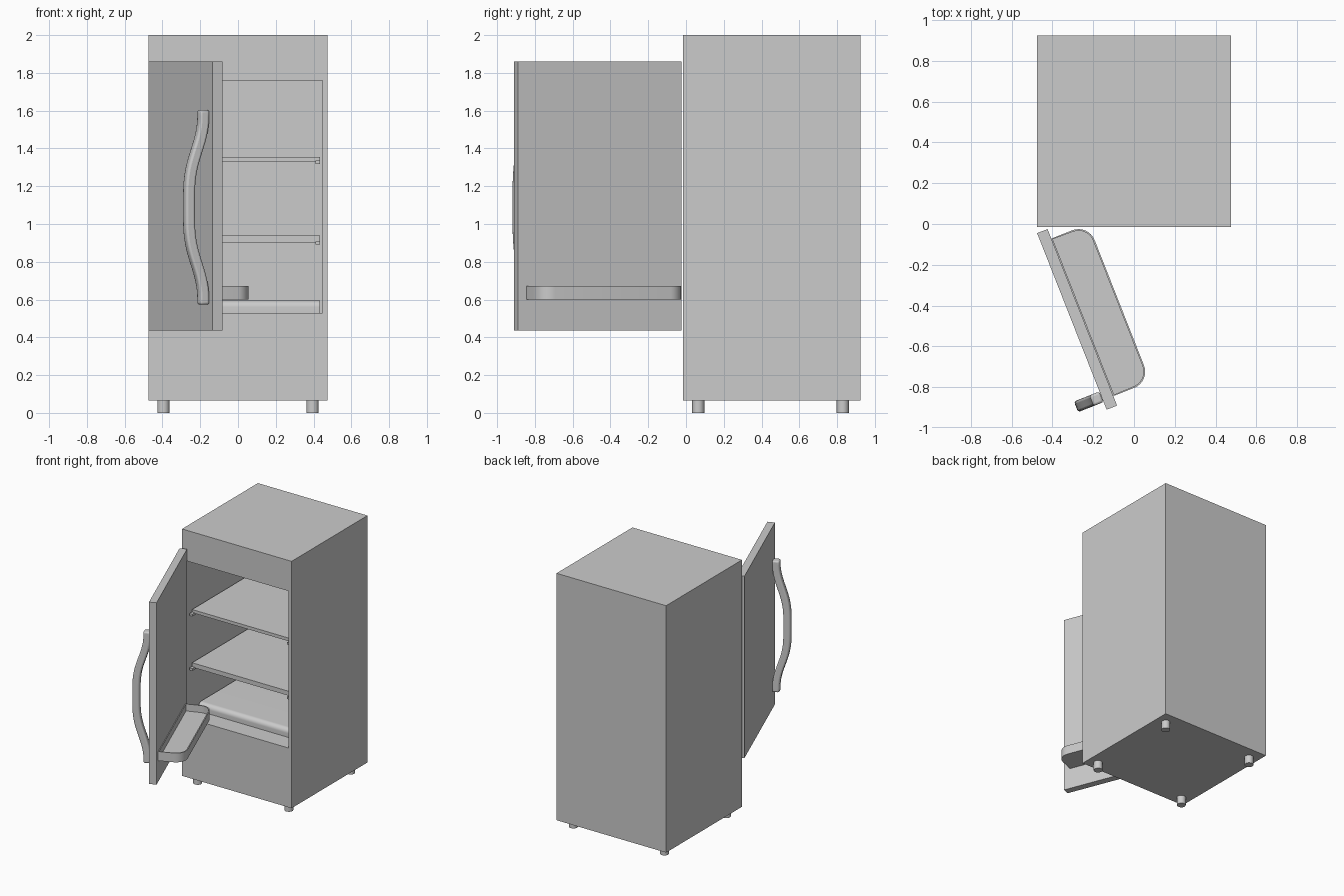
import bpy, bmesh
from math import sin, cos, pi, radians
from mathutils import Matrix, Vector

if "Cube" in bpy.data.objects:
    bpy.data.objects.remove(bpy.data.objects["Cube"])

DOOR = Matrix.Translation((-0.475, -0.045, 0)) @ Matrix.Rotation(radians(-68.5), 4, 'Z')


def finish(name, bm, matrix=None, smooth=False):
    bmesh.ops.recalc_face_normals(bm, faces=bm.faces)
    mesh = bpy.data.meshes.new(name)
    bm.to_mesh(mesh)
    bm.free()
    ob = bpy.data.objects.new(name, mesh)
    bpy.context.collection.objects.link(ob)
    if matrix:
        ob.matrix_world = matrix
    if smooth:
        bpy.ops.object.select_all(action='DESELECT')
        ob.select_set(True)
        bpy.context.view_layer.objects.active = ob
        bpy.ops.object.shade_smooth_by_angle(angle=radians(35))
    return ob


def box_bm(lo, hi):
    bm = bmesh.new()
    lo, hi = Vector(lo), Vector(hi)
    size = hi - lo
    bmesh.ops.create_cube(bm, size=1, matrix=Matrix.Translation((lo + hi) / 2)
                          @ Matrix.Diagonal((*size, 1)))
    return bm


def prism(name, points, vec, matrix=None, smooth=False):
    bm = bmesh.new()
    f = bm.faces.new([bm.verts.new(p) for p in points])
    r = bmesh.ops.extrude_face_region(bm, geom=[f], use_keep_orig=True)
    verts = [g for g in r['geom'] if isinstance(g, bmesh.types.BMVert)]
    bmesh.ops.translate(bm, verts=verts, vec=vec)
    return finish(name, bm, matrix, smooth)


# Cabinet with a recessed compartment in the front
bm = box_bm((-0.475, -0.015, 0.065), (0.475, 0.925, 2.0))
front = min(bm.faces, key=lambda f: f.calc_center_median().y)
bmesh.ops.inset_individual(bm, faces=[front], thickness=0.04)
for v in front.verts:
    v.co.z = 1.76 if v.co.z > 1 else 0.53
r = bmesh.ops.extrude_discrete_faces(bm, faces=[front])
back = r['faces'][0]
ring = list(back.verts)
bmesh.ops.translate(bm, verts=ring, vec=(0, 0.9, 0))
finish("cabinet", bm)

# Feet
for x in (-0.395, 0.395):
    for y in (0.065, 0.83):
        bm = bmesh.new()
        bmesh.ops.create_cone(bm, cap_ends=True, segments=24, radius1=0.032, radius2=0.032,
                              depth=0.065, matrix=Matrix.Translation((x, y, 0.0325)))
        finish("foot", bm, smooth=True)

# Shelves and their side rails
for top, thick in ((1.355, 0.025), (0.938, 0.035)):
    finish("shelf", box_bm((-0.433, 0.05, top - thick), (0.433, 0.884, top)))
    for s in (-1, 1):
        xs = sorted((s * 0.41, s * 0.435))
        finish("shelf_rail", box_bm((xs[0], 0.02, top - thick - 0.012),
                                    (xs[1], 0.884, top - thick + 0.005)))

# Low platform in the compartment with a rounded front edge
R = 0.035
arc = [(-0.433, 0.13 + R - R * cos(a), 0.595 - R + R * sin(a))
       for a in (i * pi / 16 for i in range(9))]
prism("bottom_platform", [(-0.433, 0.13, 0.53)] + arc + [(-0.433, 0.884, 0.595),
      (-0.433, 0.884, 0.53)], (0.866, 0, 0), smooth=True)

# Open door: local x runs along its width, local y points to its inner side
finish("door", box_bm((0, 0, 0.435), (0.93, 0.055, 1.86)), DOOR)

# Bowed door handle
N, HALF, T = 32, 0.515, 0.0265
def bow(d):
    return 0.027 + 0.081 * (sin(pi / 2 * cos(pi / 2 * d / 0.48) ** 2) if abs(d) < 0.48 else 0)
outer, inner = [], []
for i in range(N + 1):
    d = HALF * (2 * i / N - 1)
    slope = (bow(d + 1e-3) - bow(d - 1e-3)) / 2e-3
    n = Vector((0, -1, -slope)).normalized()
    c = Vector((0.834, -bow(d), 1.088 + d))
    outer.append(c + n * T)
    inner.append(c - n * T)
handle = prism("door_handle", outer + inner[::-1], (0.056, 0, 0), DOOR, smooth=True)
bev = handle.modifiers.new("Bevel", 'BEVEL')
bev.width, bev.segments, bev.limit_method = 0.012, 3, 'ANGLE'
bev.angle_limit = radians(40)

# Door tray with rounded outer corners
U0, U1, M0, M1, C = 0.05, 0.88, 0.055, 0.25, 0.085
pts = [(U0, M0), (U1, M0)]
for cx, start in ((U1 - C, 0), (U0 + C, pi / 2)):
    pts += [(cx + C * cos(start + i * pi / 16), M1 - C + C * sin(start + i * pi / 16))
            for i in range(9)]
bm = bmesh.new()
base = bm.faces.new([bm.verts.new((x, y, 0.6)) for x, y in pts])
r = bmesh.ops.extrude_face_region(bm, geom=[base], use_keep_orig=True)
bmesh.ops.translate(bm, verts=[g for g in r['geom'] if isinstance(g, bmesh.types.BMVert)],
                    vec=(0, 0, 0.072))
rim = max(bm.faces, key=lambda f: f.calc_center_median().z)
bmesh.ops.recalc_face_normals(bm, faces=bm.faces)
bmesh.ops.inset_individual(bm, faces=[rim], thickness=0.008)
r = bmesh.ops.extrude_discrete_faces(bm, faces=[rim])
bmesh.ops.translate(bm, verts=list(r['faces'][0].verts), vec=(0, 0, -0.055))
finish("door_tray", bm, DOOR, smooth=True)
